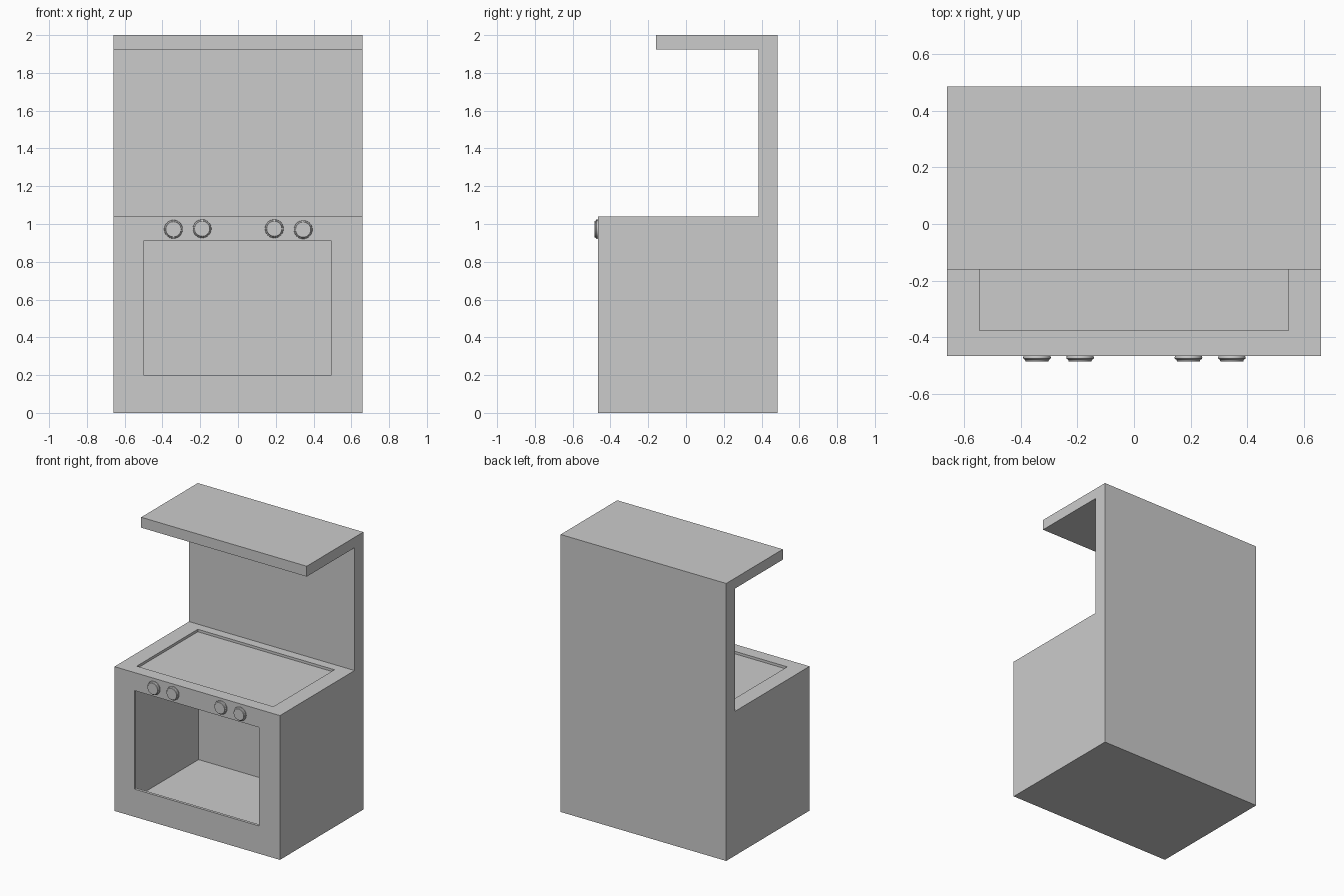
import bpy, bmesh, math
from mathutils import Vector, Matrix

if "Cube" in bpy.data.objects:
    bpy.data.objects.remove(bpy.data.objects["Cube"])

W = 0.66      # half width
WALL = 0.02   # sheet thickness


def finish(bm, name):
    mesh = bpy.data.meshes.new(name)
    bm.to_mesh(mesh)
    bm.free()
    ob = bpy.data.objects.new(name, mesh)
    bpy.context.collection.objects.link(ob)
    return ob


def inset_rect(bm, face, axes, lows, highs):
    """Inset a rectangular face and snap its inner corners to a given rectangle."""
    bmesh.ops.inset_individual(bm, faces=[face], thickness=0.05)
    mid = face.calc_center_median()
    for v in face.verts:
        for a, lo, hi in zip(axes, lows, highs):
            v.co[a] = lo if v.co[a] < mid[a] else hi
    return face


def find_face(bm, normal, centre):
    return min((f for f in bm.faces if f.normal.dot(Vector(normal)) > 0.9),
               key=lambda f: (f.calc_center_median() - Vector(centre)).length)


# Stove body, back panel and hood: one side profile extruded across the width
profile = [(-0.465, 0), (0.485, 0), (0.485, 2), (-0.16, 2),
           (-0.16, 1.925), (0.385, 1.925), (0.385, 1.04), (-0.465, 1.04)]
bm = bmesh.new()
side = bm.faces.new([bm.verts.new((-W, y, z)) for y, z in profile])
ext = bmesh.ops.extrude_face_region(bm, geom=[side], use_keep_orig=True)
bmesh.ops.translate(bm, vec=(2 * W, 0, 0),
                    verts=[g for g in ext["geom"] if isinstance(g, bmesh.types.BMVert)])
bmesh.ops.recalc_face_normals(bm, faces=bm.faces)
bm.normal_update()

# Sunken cooktop
top = inset_rect(bm, find_face(bm, (0, 0, 1), (0, 0, 1.04)),
                 (0, 1), (-0.545, -0.375), (0.545, 0.32))
bmesh.ops.inset_individual(bm, faces=[top], thickness=0, depth=-0.018)

# Oven opening
bm.normal_update()
door = inset_rect(bm, find_face(bm, (0, -1, 0), (0, -0.465, 0.5)),
                  (0, 2), (-0.50, 0.20), (0.495, 0.91))
bmesh.ops.delete(bm, geom=[door], context='FACES')

stove = finish(bm, "stove_body")
shell = stove.modifiers.new("sheet_wall", 'SOLIDIFY')
shell.thickness = WALL
shell.offset = -1
shell.use_even_offset = True


# Control knobs: a small stepped profile turned around the y axis
def knob(name, x, z, segments=32):
    rings = [(0.046, 0.002), (0.049, -0.006), (0.048, -0.010),
             (0.042, -0.014), (0.040, -0.020)]
    bm = bmesh.new()
    loops = [[bm.verts.new((r * math.cos(a), y, r * math.sin(a)))
              for a in (2 * math.pi * i / segments for i in range(segments))]
             for r, y in rings]
    for a, b in zip(loops, loops[1:]):
        for i in range(segments):
            j = (i + 1) % segments
            bm.faces.new((a[i], a[j], b[j], b[i]))
    bm.faces.new(loops[0])
    bm.faces.new(loops[-1])
    bmesh.ops.recalc_face_normals(bm, faces=bm.faces)
    ob = finish(bm, name)
    ob.location = (x, -0.465, z)
    bpy.ops.object.select_all(action='DESELECT')
    ob.select_set(True)
    bpy.context.view_layer.objects.active = ob
    bpy.ops.object.shade_smooth_by_angle(angle=math.radians(35))


for i, (x, z) in enumerate([(-0.342, 0.972), (-0.19, 0.975), (0.192, 0.975), (0.345, 0.97)]):
    knob(f"control_knob_{i + 1}", x, z)
